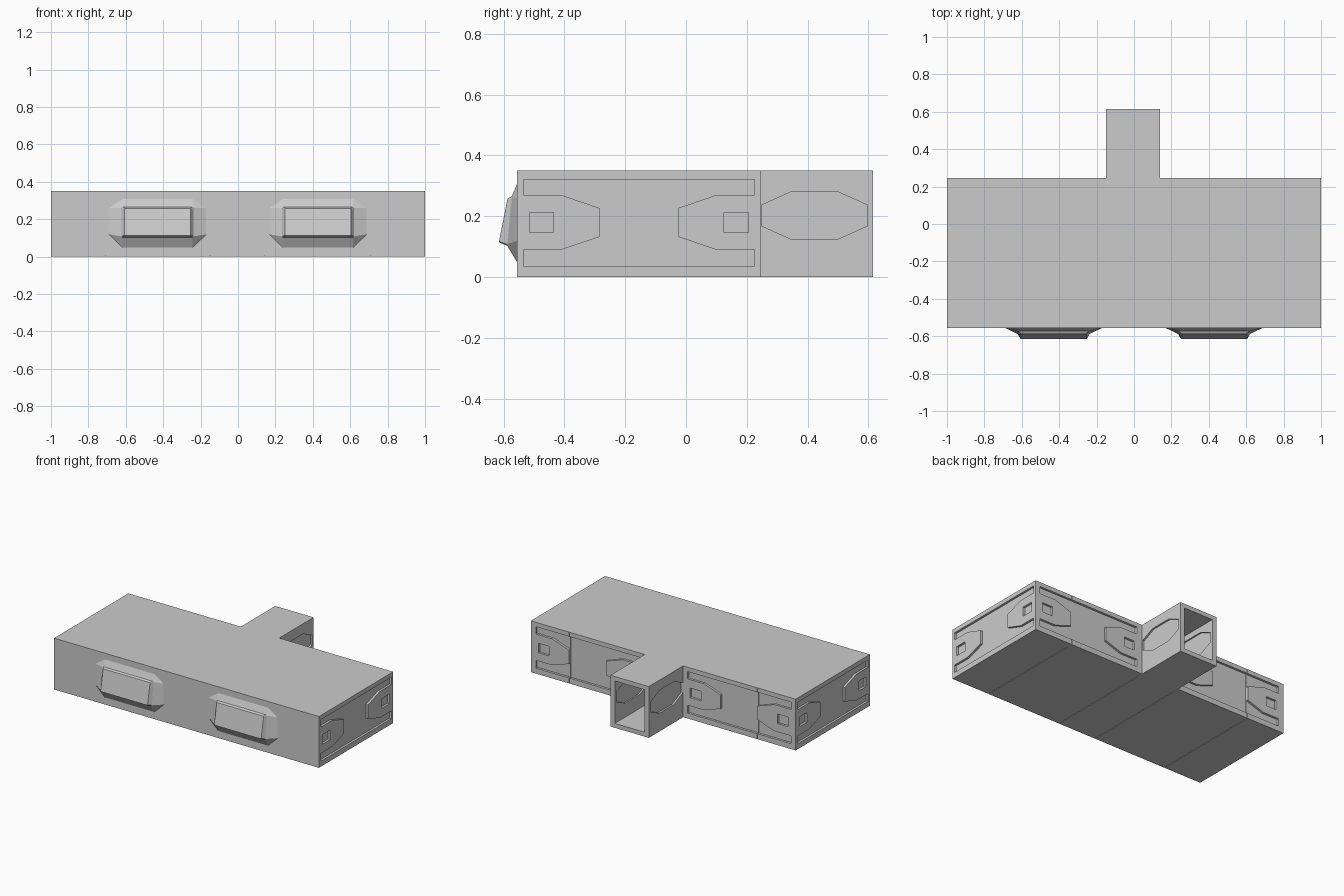
import bpy, bmesh

if "Cube" in bpy.data.objects:
    bpy.data.objects.remove(bpy.data.objects["Cube"])

FRONT, BACK, TAIL, H = -0.555, 0.245, 0.615, 0.35
CX = -0.005   # neck centre


def make(name, bm):
    bmesh.ops.recalc_face_normals(bm, faces=bm.faces)
    me = bpy.data.meshes.new(name)
    bm.to_mesh(me)
    bm.free()
    ob = bpy.data.objects.new(name, me)
    bpy.context.collection.objects.link(ob)
    return ob


def prism(name, pts, axis, a, b):
    """Extrude a 2D outline along x, y or z from a to b."""
    def put(u, v, w):
        return {'x': (w, u, v), 'y': (u, w, v), 'z': (u, v, w)}[axis]
    bm = bmesh.new()
    lo = [bm.verts.new(put(u, v, a)) for u, v in pts]
    hi = [bm.verts.new(put(u, v, b)) for u, v in pts]
    bm.faces.new(lo)
    bm.faces.new(hi)
    n = len(pts)
    for i in range(n):
        j = (i + 1) % n
        bm.faces.new((lo[i], lo[j], hi[j], hi[i]))
    return make(name, bm)


def rect(u0, u1, v0, v1):
    return [(u0, v0), (u1, v0), (u1, v1), (u0, v1)]


def box(name, x0, x1, y0, y1, z0, z1):
    return prism(name, rect(x0, x1, y0, y1), 'z', z0, z1)


def boolean(target, cutter, op='DIFFERENCE'):
    cutter.hide_render = True
    m = target.modifiers.new(cutter.name, 'BOOLEAN')
    m.operation, m.object, m.solver = op, cutter, 'EXACT'
    bpy.context.view_layer.objects.active = target
    bpy.ops.object.modifier_apply(modifier=m.name)
    bpy.data.objects.remove(cutter)


# T-shaped plan of the hull
hull = prism("module_hull", [
    (-1, FRONT), (1, FRONT), (1, BACK), (CX + .145, BACK), (CX + .145, TAIL),
    (CX - .145, TAIL), (CX - .145, BACK), (-1, BACK)], 'z', 0, H)

# hollow hall and open neck corridor
t = 0.035
boolean(hull, prism("interior", [
    (-1 + t, FRONT + t), (1 - t, FRONT + t), (1 - t, BACK - t), (CX + .112, BACK - t),
    (CX + .112, TAIL + .1), (CX - .112, TAIL + .1), (CX - .112, BACK - t),
    (-1 + t, BACK - t)], 'z', .03, H - .03))


# recessed wall panel with a pointed hatch tab left standing at each end
def wall_panel(axis, c, half, w0, w1):
    right = [(half, .32), (half, .27), (half - .125, .27), (half - .25, .227),
             (half - .25, .132), (half - .125, .09), (half, .09), (half, .037)]
    pts = [(c + u, v) for u, v in right] + [(c - u, v) for u, v in reversed(right)]
    boolean(hull, prism("panel_recess", pts, axis, w0, w1))
    for s in (-1, 1):
        m = c + s * (half - .06)
        boolean(hull, prism("hatch_recess", rect(m - .04, m + .04, .147, .212), axis, w0, w1))


DEPTH = 0.015
for s in (-1, 1):
    wall_panel('x', -.155, .38, s * (1 - DEPTH), s * 1.1)
    wall_panel('y', s * .573, .39, BACK - DEPTH, BACK + .1)

# elongated octagon recesses on both faces of the neck walls
octagon = [(.4225 + a * u, .2025 + b * v)
           for a, b, order in ((1, 1, 1), (-1, 1, -1), (-1, -1, 1), (1, -1, -1))
           for u, v in ((.174, .034), (.0775, .0775))[::order]]
boolean(hull, prism("window_inside", octagon, 'x', CX - .122, CX + .122))
for s in (-1, 1):
    boolean(hull, prism("window_outside", octagon, 'x', CX + s * .133, CX + s * .2))

# fine seams between the sections
g = .002
for x in (-.71, -.15, .14, .71):
    boolean(hull, box("front_seam", x - g, x + g, FRONT - .05, FRONT + .003, -.05, H - .003))
    boolean(hull, box("floor_seam", x - g, x + g, FRONT - .05, BACK - .03, -.05, .003))
for x in (-.71, .71):
    boolean(hull, box("back_seam", x - g, x + g, BACK - DEPTH - .004, BACK + .05, .003, H - .003))


# slanted bay window: flared octagonal skirt, frame and tilted pane
def bay_window(name, cx):
    bm = bmesh.new()

    def ring(hw_wide, hw, z0, z1, z2, z3, y_low, y_high):
        pts = [(hw, z0, y_low), (hw_wide, z1, y_low), (hw_wide, z2, y_high), (hw, z3, y_high),
               (-hw, z3, y_high), (-hw_wide, z2, y_high), (-hw_wide, z1, y_low), (-hw, z0, y_low)]
        return [bm.verts.new((cx + x, y, z)) for x, z, y in pts]
    rings = [ring(.265, .187, .045, .12, .26, .312, FRONT + .002, FRONT + .002),
             ring(.192, .187, .103, .108, .26, .265, -.588, -.573),
             ring(.177, .174, .114, .117, .255, .258, -.615, -.587)]
    for a, b in zip(rings, rings[1:]):
        for i in range(8):
            j = (i + 1) % 8
            bm.faces.new((a[i], a[j], b[j], b[i]))
    bm.faces.new(rings[0])
    bm.faces.new(rings[-1])
    return make(name, bm)


bay_window("left_bay_window", -.43)
bay_window("right_bay_window", .428)
